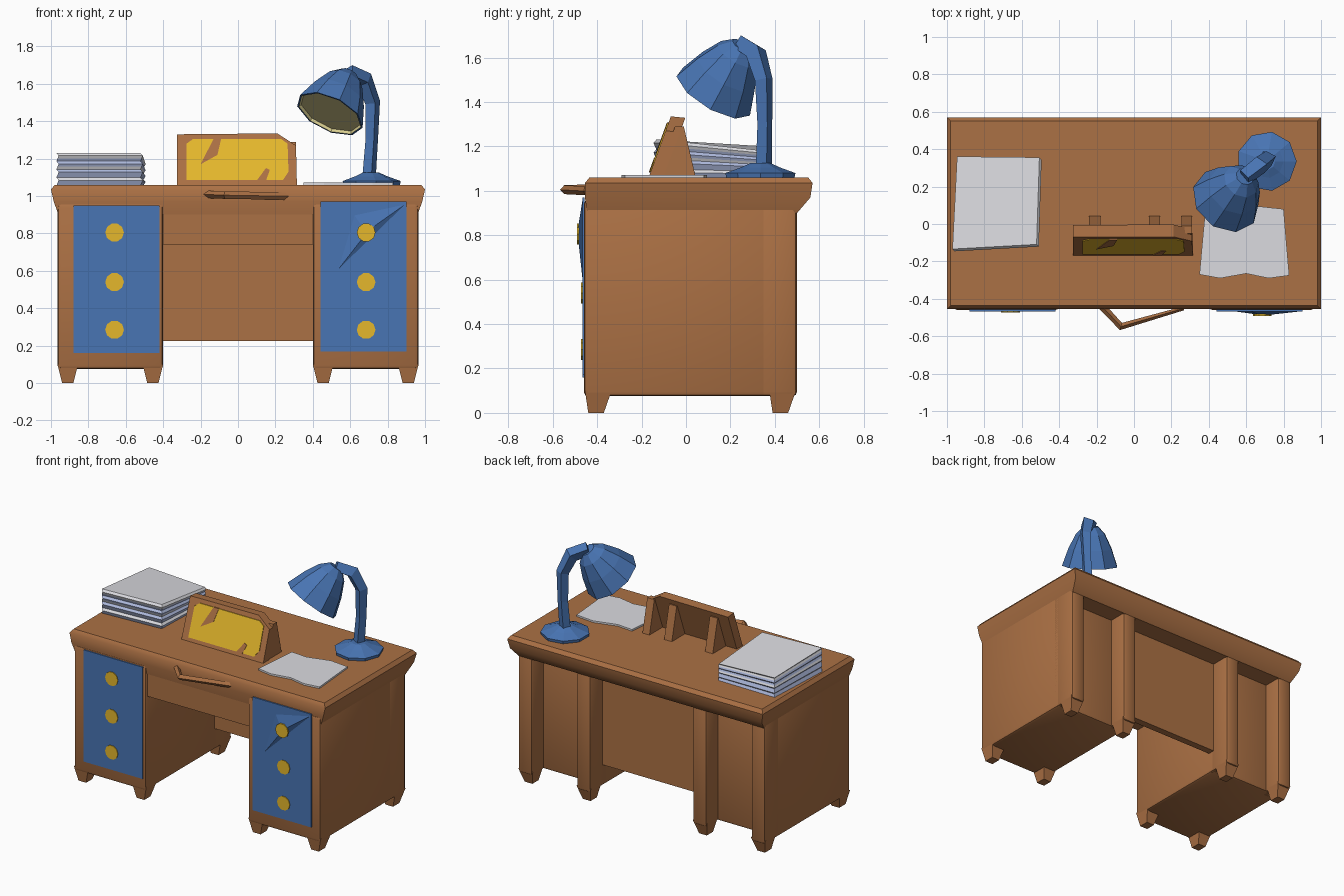
import bpy, bmesh, math
from mathutils import Vector

if "Cube" in bpy.data.objects:
    bpy.data.objects.remove(bpy.data.objects["Cube"])


def material(name, r, g, b):
    m = bpy.data.materials.new(name)
    m.diffuse_color = [(c / 255) ** 2.2 for c in (r, g, b)] + [1]
    m.use_nodes = True
    m.node_tree.nodes["Principled BSDF"].inputs["Base Color"].default_value = m.diffuse_color
    return m


BROWN = material("wood_brown", 170, 112, 70)
BLUE = material("blue", 74, 116, 178)
YELLOW = material("yellow", 228, 182, 48)
WHITE = material("paper_white", 218, 218, 223)
LAVENDER = material("paper_edge_lavender", 172, 184, 220)
CREAM = material("lamp_cream", 228, 216, 150)


def loft(name, rings, mats, bands=None, bevel=0.0, smooth=False):
    """Skin equal-length rings; bands = material index per band, then the two caps."""
    me = bpy.data.meshes.new(name)
    bm = bmesh.new()
    vs = [[bm.verts.new(p) for p in r] for r in rings]
    n = len(rings[0])
    for k in range(len(rings) - 1):
        for i in range(n):
            j = (i + 1) % n
            f = bm.faces.new((vs[k][i], vs[k][j], vs[k + 1][j], vs[k + 1][i]))
            f.material_index = bands[k] if bands else 0
    for ring, idx in ((vs[0], -2), (vs[-1], -1)):
        bm.faces.new(ring).material_index = bands[idx] if bands else 0
    bmesh.ops.recalc_face_normals(bm, faces=bm.faces)
    if bevel:
        bmesh.ops.bevel(bm, geom=list(bm.edges), offset=bevel, segments=2,
                        profile=0.5, affect='EDGES')
    bm.to_mesh(me)
    bm.free()
    ob = bpy.data.objects.new(name, me)
    bpy.context.collection.objects.link(ob)
    for m in mats:
        me.materials.append(m)
    if smooth:
        bpy.ops.object.select_all(action='DESELECT')
        ob.select_set(True)
        bpy.context.view_layer.objects.active = ob
        bpy.ops.object.shade_smooth_by_angle(angle=math.radians(40))
    return ob


def rect(x0, x1, y0, y1, z):
    return [(x0, y0, z), (x1, y0, z), (x1, y1, z), (x0, y1, z)]


def box(name, x0, x1, y0, y1, z0, z1, mat, bevel=0.0):
    return loft(name, [rect(x0, x1, y0, y1, z0), rect(x0, x1, y0, y1, z1)],
                [mat], bevel=bevel, smooth=bevel > 0)


def circle(c, u, v, r, n):
    return [Vector(c) + r * (math.cos(a) * Vector(u) + math.sin(a) * Vector(v))
            for a in (2 * math.pi * i / n for i in range(n))]


def extrude_x(name, profile, x0, x1, mat):
    return loft(name, [[(x, y, z) for y, z in profile] for x in (x0, x1)], [mat])


# Desk top: slab with soft rim, overhanging sides and back
loft("desk_top", [rect(-.96, .96, -.445, .50, .90), rect(-.985, .985, -.455, .56, .97),
                  rect(-1, 1, -.455, .57, 1.035), rect(-.98, .98, -.435, .55, 1.06)],
     [BROWN], smooth=True)

# Pedestals with recessed backs, corner posts, feet, drawers and knobs
for side, s in (("left", -1), ("right", 1)):
    x0, x1 = sorted((s * .40, s * .965))
    box(side + "_pedestal", x0, x1, -.46, .37, .075, .96, BROWN, .02)
    for tag, a, b in (("inner", x0, x0 + .11), ("outer", x1 - .11, x1)):
        box(f"{side}_{tag}_back_post", a, b, .30, .50, .075, .96, BROWN, .02)
        for end, c, d in (("front", -.46, -.33), ("back", .37, .50)):
            loft(f"{side}_{tag}_{end}_foot",
                 [rect(a + .025, b - .025, c + .02, d - .04, 0),
                  rect(a, b, c + .005, d - .005, .10)], [BROWN])
    p0, p1, z0, z1 = (-.88, -.42, .16, .95) if s < 0 else (.44, .90, .17, .97)
    box(side + "_drawer_panel", p0, p1, -.467, -.458, z0, z1, BLUE)
    kx = -.66 if s < 0 else .685
    for i, z in enumerate((.285, .54, .805)):
        y = -.485 if s > 0 and i == 2 else -.466
        loft(f"{side}_knob_{i + 1}",
             [circle((kx, yy, z), (1, 0, 0), (0, 0, 1), .05, 10) for yy in (y + .004, y - .006)],
             [YELLOW])

# Dented ridge on the upper right drawer
loft("drawer_dent", [[(.53, -.466, .60), (.90, -.466, .96), (.62, -.466, .90)],
                     [(.67, -.485, .78), (.73, -.485, .84), (.67, -.485, .83)]], [BLUE])

# Middle drawer and recessed back panel of the knee space
box("middle_drawer", -.42, .42, -.44, .34, .74, .96, BROWN)
box("back_panel", -.42, .42, .31, .36, .225, .96, BROWN)


def tube(name, pts, radii, mat, sides_res=0, cyclic=False):
    cu = bpy.data.curves.new(name, 'CURVE')
    cu.dimensions = '3D'
    cu.bevel_depth = 1.0
    cu.bevel_resolution = sides_res
    cu.use_fill_caps = True
    sp = cu.splines.new('POLY')
    sp.points.add(len(pts) - 1)
    for p, co, r in zip(sp.points, pts, radii):
        p.co = (*co, 1)
        p.radius = r
    sp.use_cyclic_u = cyclic
    sp.use_smooth = False
    cu.materials.append(mat)
    ob = bpy.data.objects.new(name, cu)
    bpy.context.collection.objects.link(ob)
    return ob


# Bent pull handle on the front edge
tube("drawer_handle", [(-.19, -.42, 1.01), (-.07, -.548, 1.005), (.25, -.455, 1.0), (.22, -.42, 1.0)],
     [.02] * 4, BROWN)

# Slanted sign: frame slab, yellow face, end wall and rear struts
def sign_y(z):
    return -.17 + (z - 1.055) * .10 / .275


outline = [(-.325, 1.055), (.315, 1.055), (.31, 1.27), (.21, 1.335), (-.325, 1.33)]
loft("sign_frame", [[(x, sign_y(z) + d, z - .1 * d * (z > 1.1)) for x, z in outline]
                    for d in (0, .065)], [BROWN])


def sign_plate(name, pts, d, mat):
    loft(name, [[(x, sign_y(z) + e, z) for x, z in pts] for e in (.002, -d)], [mat])


sign_plate("sign_face", [(-.275, 1.085), (.24, 1.085), (.27, 1.13), (.265, 1.28),
                         (.23, 1.305), (-.24, 1.305), (-.275, 1.28)], .005, YELLOW)
sign_plate("sign_crack_upper", [(-.13, 1.307), (-.09, 1.307), (-.11, 1.22), (-.20, 1.17)], .008, BROWN)
sign_plate("sign_crack_lower", [(.10, 1.083), (.15, 1.083), (.17, 1.14), (.15, 1.15)], .008, BROWN)
strut = [(-.12, 1.055), (.045, 1.055), (.03, 1.12), (-.01, 1.29), (-.05, 1.29)]
for name, x0, x1 in (("sign_end_wall", .255, .31), ("sign_strut_right", .08, .14),
                     ("sign_strut_left", -.24, -.18)):
    extrude_x(name, strut, x0, x1, BROWN)

# Paper stack: alternating sheets, lower towards the back
corners = [(-.965, -.14, .175), (-.515, -.115, .175), (-.50, .35, .125), (-.94, .355, .145)]
N = 12
stack = []
for i in range(N + 1):
    o = .006 * (i % 3 - 1)
    stack.append([(x + o, y - o, 1.055 + h * i / N) for x, y, h in corners])
loft("paper_stack", stack, [WHITE, LAVENDER],
     bands=[0 if i % 4 == 2 or i == N - 1 else 1 for i in range(N)] + [0, 0])

# Loose sheet with a curling edge
sheet = [(.35, -.27), (.46, -.29), (.60, -.265), (.72, -.29), (.83, -.275), (.815, -.1), (.80, .08),
         (.66, .095), (.50, .05), (.38, .06), (.365, -.1)]
loft("loose_sheet", [[(x, y, z) for x, y in sheet] for z in (1.055, 1.072)], [WHITE])

# Lamp: faceted base, bent arm, tilted shade with cream inside
X, Y = (1, 0, 0), (0, 1, 0)
loft("lamp_base", [circle((.71, .335, z), X, Y, r, 9)
                   for z, r in ((1.055, .155), (1.08, .16), (1.105, .09), (1.125, .045))], [BLUE])
tube("lamp_arm", [(.70, .35, 1.09), (.715, .355, 1.30), (.72, .35, 1.50), (.675, .315, 1.62), (.59, .25, 1.66)],
     [.038, .035, .042, .05, .045], BLUE)
axis = Vector((.38, .476, .794)).normalized()
u = axis.cross(Vector((0, 0, 1))).normalized()
v = axis.cross(u)
mouth = Vector((.49, .125, 1.44))
shade = [(.27, .05), (.22, .10), (.12, .15), (0, .192), (0, .182), (.015, .175)]
loft("lamp_shade", [circle(mouth + axis * h, u, v, r, 9) for h, r in shade],
     [BLUE, CREAM], bands=[0, 0, 0, 0, 1, 0, 1])
